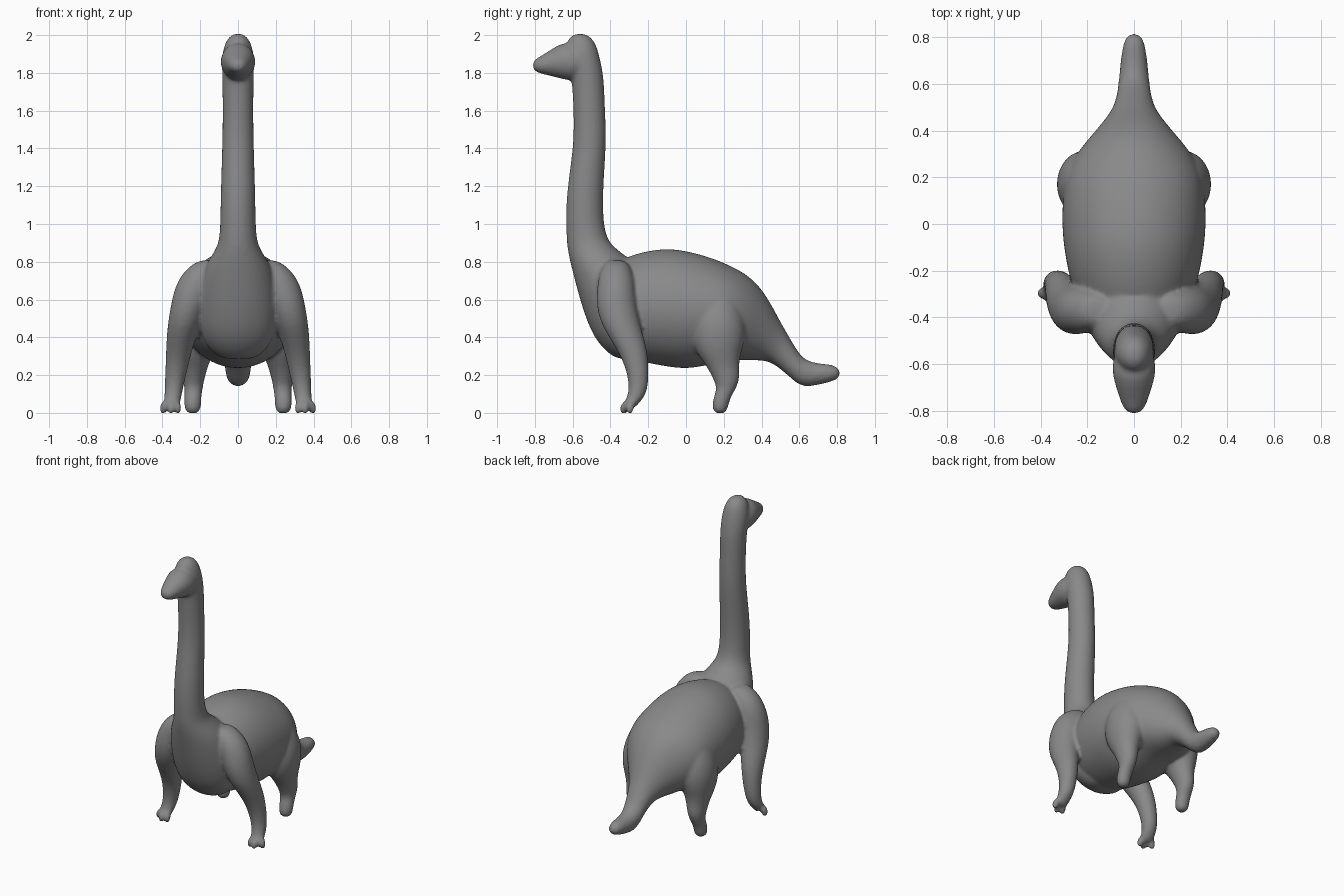
import bpy, bmesh
from math import cos, sin, pi

SEG = 16
grey = bpy.data.materials.new("dark_grey")
grey.diffuse_color = (.25, .25, .25, 1)


def loft(bm, rings, axis):
    """Skin ellipses (x, y, z, a, b); axis is the direction the rings face."""
    loops = []
    for x, y, z, a, b in rings:
        a, b = a * 1.03, b * 1.03
        loop = []
        for i in range(SEG):
            u, v = a * cos(2 * pi * i / SEG), b * sin(2 * pi * i / SEG)
            loop.append(bm.verts.new((x + u, y, z + v) if axis == 'Y' else (x + u, y + v, z)))
        loops.append(loop)
    for p, q in zip(loops, loops[1:]):
        for i in range(SEG):
            j = (i + 1) % SEG
            bm.faces.new((p[i], p[j], q[j], q[i]))
    bm.faces.new(loops[0])
    bm.faces.new(loops[-1])


def finish(name, bm, fuse):
    """Round the lofts, fuse the overlapping shells and blend the joints."""
    bmesh.ops.recalc_face_normals(bm, faces=bm.faces)
    me = bpy.data.meshes.new(name)
    bm.to_mesh(me)
    bm.free()
    me.materials.append(grey)
    ob = bpy.data.objects.new(name, me)
    bpy.context.collection.objects.link(ob)
    sub = ob.modifiers.new("round", 'SUBSURF')
    sub.levels = sub.render_levels = 2
    rm = ob.modifiers.new("fuse", 'REMESH')
    rm.mode = 'VOXEL'
    rm.voxel_size = fuse
    rm.use_smooth_shade = True
    sm = ob.modifiers.new("blend", 'SMOOTH')
    sm.factor, sm.iterations = 0.5, 6


# Torso and tail: y, top z, bottom z, half width
torso = [(-.43, .72, .38, .13), (-.38, .79, .32, .20), (-.28, .84, .28, .265),
         (-.12, .872, .25, .297), (.0, .857, .232, .308), (.12, .825, .255, .303),
         (.22, .785, .28, .29), (.31, .74, .28, .24), (.38, .68, .28, .18),
         (.44, .595, .275, .13), (.50, .48, .235, .085), (.57, .36, .17, .07),
         (.62, .28, .135, .064), (.70, .26, .148, .057), (.77, .258, .165, .047),
         (.805, .24, .18, .032), (.815, .22, .20, .014)]
# Chest, neck and cranium: z, front y, back y, half width
neck = [(.28, -.36, -.22, .08), (.33, -.43, -.2, .15), (.42, -.50, -.2, .20),
        (.58, -.555, -.2, .21), (.72, -.592, -.22, .195), (.80, -.612, -.28, .16),
        (.86, -.625, -.36, .12), (.92, -.632, -.43, .094), (1.1, -.637, -.443, .092),
        (1.28, -.615, -.433, .087), (1.45, -.592, -.422, .082), (1.62, -.595, -.43, .08),
        (1.78, -.605, -.435, .083), (1.88, -.63, -.457, .086), (1.95, -.637, -.475, .072),
        (1.992, -.615, -.505, .048), (2.008, -.58, -.54, .018)]
# Muzzle: y, top z, bottom z, half width
muzzle = [(-.50, 1.92, 1.80, .05), (-.56, 1.94, 1.765, .087), (-.62, 1.957, 1.76, .092),
          (-.66, 1.957, 1.77, .088), (-.72, 1.92, 1.785, .07), (-.775, 1.885, 1.797, .052),
          (-.803, 1.87, 1.81, .034), (-.812, 1.85, 1.83, .014)]
# Legs: x, y, z, radius x, radius y
hind = [(.19, .17, .67, .05, .06), (.195, .17, .61, .09, .10), (.205, .17, .5, .123, .14),
        (.212, .17, .4, .12, .148), (.225, .175, .31, .09, .112), (.228, .195, .245, .068, .084),
        (.235, .215, .18, .056, .07), (.235, .215, .13, .048, .05), (.24, .19, .08, .045, .045),
        (.24, .182, .04, .045, .043), (.24, .18, .01, .038, .036), (.24, .18, -.004, .02, .02)]
front = [(.15, -.37, .81, .04, .04), (.165, -.37, .79, .075, .065), (.20, -.37, .735, .098, .09),
         (.235, -.37, .66, .10, .10), (.26, -.37, .57, .095, .105), (.286, -.345, .46, .087, .102),
         (.31, -.29, .35, .07, .082), (.325, -.257, .24, .059, .06), (.338, -.25, .14, .049, .05),
         (.345, -.265, .085, .045, .046), (.35, -.292, .045, .043, .038), (.35, -.30, .02, .027, .022)]
toes = [(.32, -.32), (.355, -.33), (.395, -.297)]

bm = bmesh.new()
loft(bm, [(0, y, (t + b) / 2, w, (t - b) / 2) for y, t, b, w in torso + []], 'Y')
loft(bm, [(0, y, (t + b) / 2, w, (t - b) / 2) for y, t, b, w in muzzle], 'Y')
loft(bm, [(0, (f + k) / 2, z, w, (k - f) / 2) for z, f, k, w in neck], 'Z')
for s in (-1, 1):
    for leg in (hind, front):
        loft(bm, [(s * x, y, z, a, b) for x, y, z, a, b in leg], 'Z')
    # Three toes splayed from each front foot
    for x, y in toes:
        bx, by = .35 + (x - .35) * .3, -.29
        loft(bm, [(s * (bx + (x - bx) * t), by + (y - by) * t, z, r, r)
                  for t, z, r in ((0, .075, .02), (.5, .055, .026), (1, .03, .023),
                                  (1.05, .008, .019), (1.05, -.004, .01))], 'Z')
finish("dinosaur_body", bm, .011)
